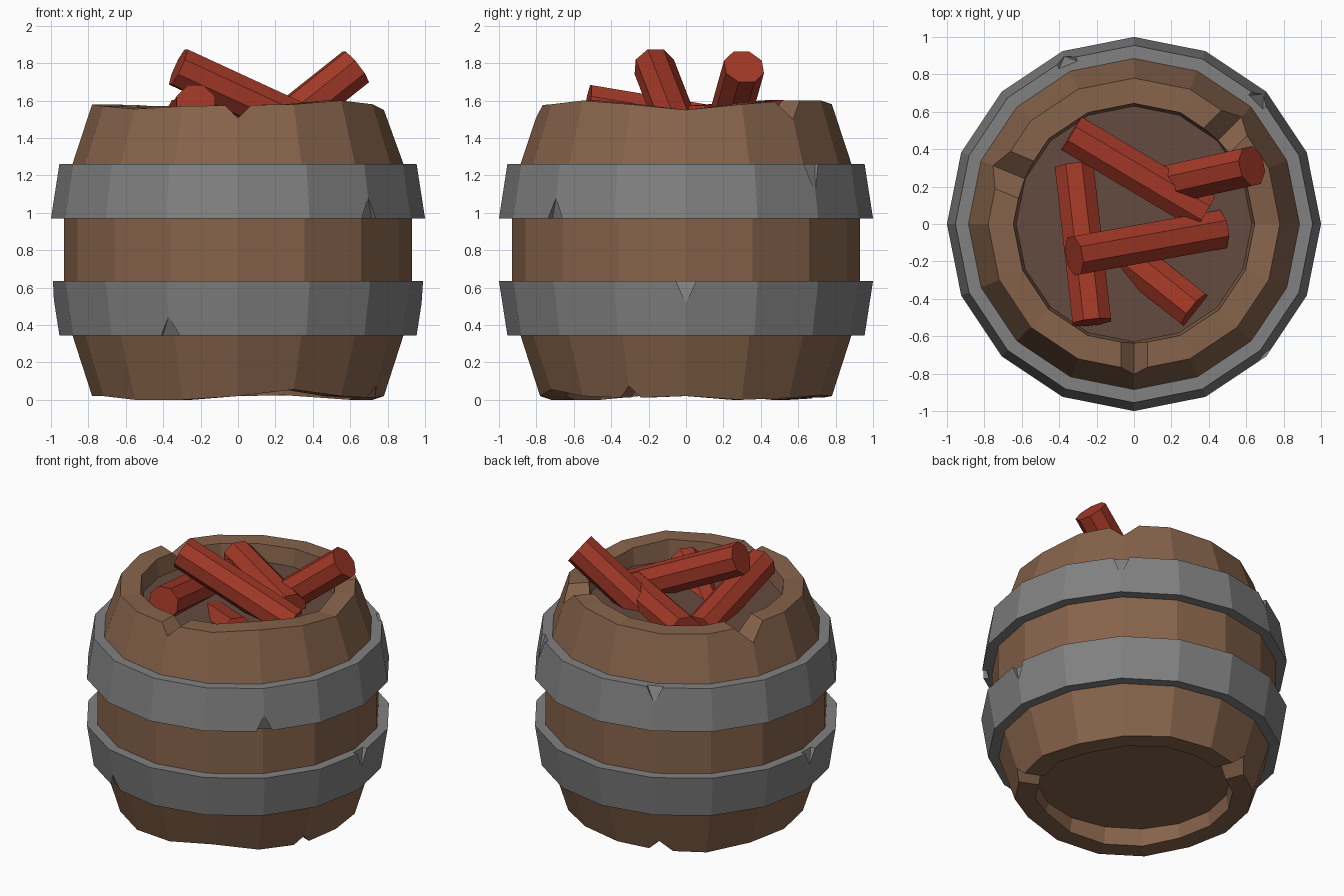
import bpy, bmesh, math
from mathutils import Vector

if "Cube" in bpy.data.objects:
    bpy.data.objects.remove(bpy.data.objects["Cube"])

N = 16
STEP = 2 * math.pi / N


def material(name, rgb):
    m = bpy.data.materials.new(name)
    m.diffuse_color = (*rgb, 1)
    m.use_nodes = True
    m.node_tree.nodes["Principled BSDF"].inputs["Base Color"].default_value = m.diffuse_color
    return m


wood = material("wood", (0.24, 0.125, 0.07))
dark = material("dark_fill", (0.13, 0.07, 0.05))
red = material("red", (0.36, 0.04, 0.02))
grey = material("iron", (0.22, 0.22, 0.22))


def make_object(name, bm, mat=None):
    bmesh.ops.recalc_face_normals(bm, faces=bm.faces)
    me = bpy.data.meshes.new(name)
    bm.to_mesh(me)
    bm.free()
    if mat:
        me.materials.append(mat)
    ob = bpy.data.objects.new(name, me)
    bpy.context.collection.objects.link(ob)
    return ob


def lathe(name, profile, mat, closed):
    """Loft 16-sided rings; a ring height may be a number or one value per corner."""
    bm = bmesh.new()
    rings = []
    for r, z in profile:
        zs = z if isinstance(z, list) else [z] * N
        rings.append([bm.verts.new((r * math.cos(i * STEP), r * math.sin(i * STEP), zs[i]))
                      for i in range(N)])
    pairs = list(zip(rings, rings[1:]))
    if closed:
        pairs.append((rings[-1], rings[0]))
    else:
        bm.faces.new(rings[0])
        bm.faces.new(rings[-1])
    for a, b in pairs:
        for i in range(N):
            j = (i + 1) % N
            bm.faces.new((a[i], a[j], b[j], b[i]))
    return make_object(name, bm, mat)


def add_hull(bm, deg, points):
    """Convex cutter from (radius, sideways, height) points at a given angle."""
    a = math.radians(deg)
    u, t = Vector((math.cos(a), math.sin(a), 0)), Vector((-math.sin(a), math.cos(a), 0))
    vs = [bm.verts.new(u * r + t * s + Vector((0, 0, z))) for r, s, z in points]
    res = bmesh.ops.convex_hull(bm, input=vs)
    junk = [v for v in res["geom_interior"] if isinstance(v, bmesh.types.BMVert)]
    bmesh.ops.delete(bm, geom=junk, context='VERTS')


def carve(ob, bm):
    cutter = make_object("cutter", bm)
    cutter.hide_render = True
    mod = ob.modifiers.new("carve", 'BOOLEAN')
    mod.operation, mod.solver, mod.object = 'DIFFERENCE', 'EXACT', cutter
    dg = bpy.context.evaluated_depsgraph_get()
    me = bpy.data.meshes.new_from_object(ob.evaluated_get(dg))
    ob.modifiers.clear()
    ob.data = me
    bpy.data.objects.remove(cutter)


# Barrel body with uneven, worn ends
top = [1.55, 1.58, 1.60, 1.60, 1.58, 1.57, 1.57, 1.58,
       1.58, 1.57, 1.555, 1.57, 1.575, 1.58, 1.60, 1.58]
bottom = [.02, 0, .01, .025, .02, .01, 0, .02, .02, .02, 0, 0, .02, .055, .02, .01]
body = lathe("barrel_body", [
    (.63, .12), (.645, bottom), (.78, bottom), (.885, .345), (.93, .635),
    (.93, .97), (.885, 1.26), (.78, top), (.645, top), (.63, 1.45)], wood, False)

# V-shaped chips through the rims: angle, edge height, half width, signed depth
cuts = bmesh.new()
for deg, z, w, d in [(270, 1.575, .07, .07), (45, 1.60, .10, .10), (157.5, 1.58, .11, .11),
                     (337.5, .01, .06, -.065), (112.5, .01, .08, -.08)]:
    add_hull(cuts, deg, [p for r in (.55, .95) for p in
                         ((r, 0, z - d), (r, -2 * w, z + d), (r, 2 * w, z + d))])
carve(body, cuts)

# Contents surface
lathe("barrel_fill", [(.63, 1.44), (.63, 1.455)], dark, False)

# Iron hoops with small wedge dents on their edges
hoops = [
    ("upper_hoop", [(.92, .97), (1.0, .97), (.955, 1.26), (.875, 1.26)],
     [(315, .97, -.11, 1.0), (45, 1.26, .15, .955), (112.5, 1.26, .10, .955)]),
    ("lower_hoop", [(.875, .345), (.955, .345), (1.0, .635), (.92, .635)],
     [(0, .635, .12, 1.0), (180, .635, .10, 1.0), (247.5, .345, -.10, .955)])]
for name, profile, dents in hoops:
    hoop = lathe(name, profile, grey, True)
    cuts = bmesh.new()
    for deg, z, d, r in dents:
        tip = r + (.045 if r == .955 else -.045) * abs(d) / .29
        w, zt, inner = .075, z + d * .4, r - .055
        add_hull(cuts, deg, [(tip, 0, z - d), (1.08, 0, z - d)] +
                 [(q, s, zt) for q in (inner, 1.08) for s in (-w, w)])
    carve(hoop, cuts)

# Red sticks: visible end and buried end
sticks = [((-.32, -.17, 1.78), (.46, -.03, 1.42)),
          ((.63, .31, 1.78), (.0, .17, 1.28)),
          ((-.335, .485, 1.50), (.38, .06, 1.47)),
          ((-.225, -.525, 1.58), (-.32, .31, 1.44)),
          ((.325, -.46, 1.48), (-.28, .02, 1.30))]
for k, (p, q) in enumerate(sticks):
    p, q = Vector(p), Vector(q)
    axis = (p - q).normalized()
    side = axis.cross(Vector((0, 0, 1))).normalized()
    up = side.cross(axis)
    bm = bmesh.new()
    ends = []
    for c in (p, q):
        ends.append([bm.verts.new(c + .112 * (side * math.cos(a) + up * math.sin(a)))
                     for a in [(i + .5) * math.pi / 4 for i in range(8)]])
    for e in ends:
        bm.faces.new(e)
    for i in range(8):
        j = (i + 1) % 8
        bm.faces.new((ends[0][i], ends[0][j], ends[1][j], ends[1][i]))
    make_object(f"red_stick_{k + 1}", bm, red)
